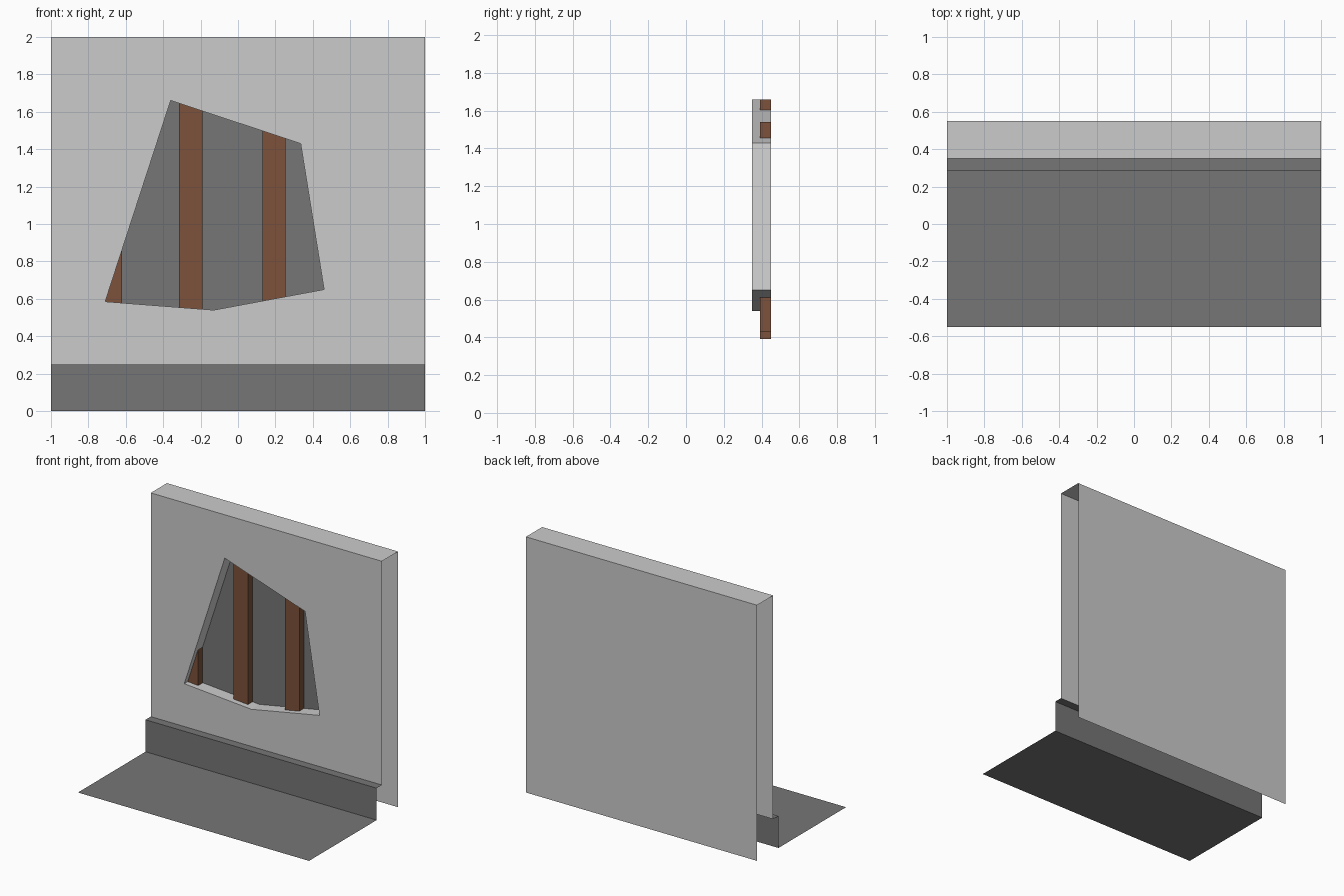
import bpy, bmesh

if "Cube" in bpy.data.objects:
    bpy.data.objects.remove(bpy.data.objects["Cube"])


def material(name, rgb):
    m = bpy.data.materials.new(name)
    m.diffuse_color = (*rgb, 1)
    m.use_nodes = True
    m.node_tree.nodes["Principled BSDF"].inputs["Base Color"].default_value = m.diffuse_color
    return m


PLASTER = material("light grey plaster", (0.60, 0.60, 0.60))
DARK = material("dark grey", (0.18, 0.18, 0.18))
WOOD = material("brown wood", (0.20, 0.085, 0.044))


def make(name, bm, mat):
    me = bpy.data.meshes.new(name)
    bm.to_mesh(me)
    bm.free()
    me.materials.append(mat)
    ob = bpy.data.objects.new(name, me)
    bpy.context.collection.objects.link(ob)
    return ob


def strip(name, profile, mat):
    """Open sheet: a y/z profile swept across the full width."""
    bm = bmesh.new()
    left = [bm.verts.new((-1, y, z)) for y, z in profile]
    right = [bm.verts.new((1, y, z)) for y, z in profile]
    for i in range(len(profile) - 1):
        bm.faces.new((left[i], right[i], right[i + 1], left[i + 1]))
    return make(name, bm, mat)


def ring(bm, pts, y):
    return [bm.verts.new((x, y, z)) for x, z in pts]


def loop_edges(bm, vs):
    return [bm.edges.new((vs[i - 1], vs[i])) for i in range(len(vs))]


HOLE = [(-0.71, 0.585), (-0.13, 0.54), (0.46, 0.65), (0.335, 1.43), (-0.36, 1.66)]
FRONT, RECESS, BACK, LEDGE = 0.35, 0.45, 0.55, 0.285

# Floor and baseboard, wall top and back
strip("floor_and_baseboard", [(-0.55, 0), (LEDGE, 0), (LEDGE, 0.25), (FRONT, 0.25)], DARK)
strip("wall_top_and_back", [(FRONT, 2), (BACK, 2), (BACK, 0)], PLASTER)

# Front wall with the broken opening
bm = bmesh.new()
edges = loop_edges(bm, ring(bm, [(-1, 0.25), (1, 0.25), (1, 2), (-1, 2)], FRONT))
edges += loop_edges(bm, ring(bm, HOLE, FRONT))
bmesh.ops.triangle_fill(bm, edges=edges, use_beauty=True, normal=(0, -1, 0))
for f in bm.faces:
    f.normal_update()
    if f.normal.y > 0:
        f.normal_flip()
make("wall_front", bm, PLASTER)

# Broken edge around the opening, facing inwards
bm = bmesh.new()
a, b = ring(bm, HOLE, FRONT), ring(bm, HOLE, RECESS)
for i in range(len(a)):
    bm.faces.new((a[i - 1], a[i], b[i], b[i - 1]))
make("opening_rim", bm, PLASTER)

# Dark panel behind the opening
bm = bmesh.new()
bm.faces.new(ring(bm, HOLE, RECESS))
make("recess_panel", bm, DARK)

# Timber studs inside the opening
for name, x0, x1, z0, z1 in (("left_stud", -0.745, -0.62, 0.43, 1.00),
                             ("middle_stud", -0.315, -0.19, 0.39, 1.66),
                             ("right_stud", 0.13, 0.255, 0.43, 1.54)):
    bm = bmesh.new()
    bmesh.ops.create_cube(bm, size=1)
    for v in bm.verts:
        v.co = (x1 if v.co.x > 0 else x0,
                RECESS - 0.001 if v.co.y > 0 else 0.393,
                z1 if v.co.z > 0 else z0)
    make(name, bm, WOOD)
